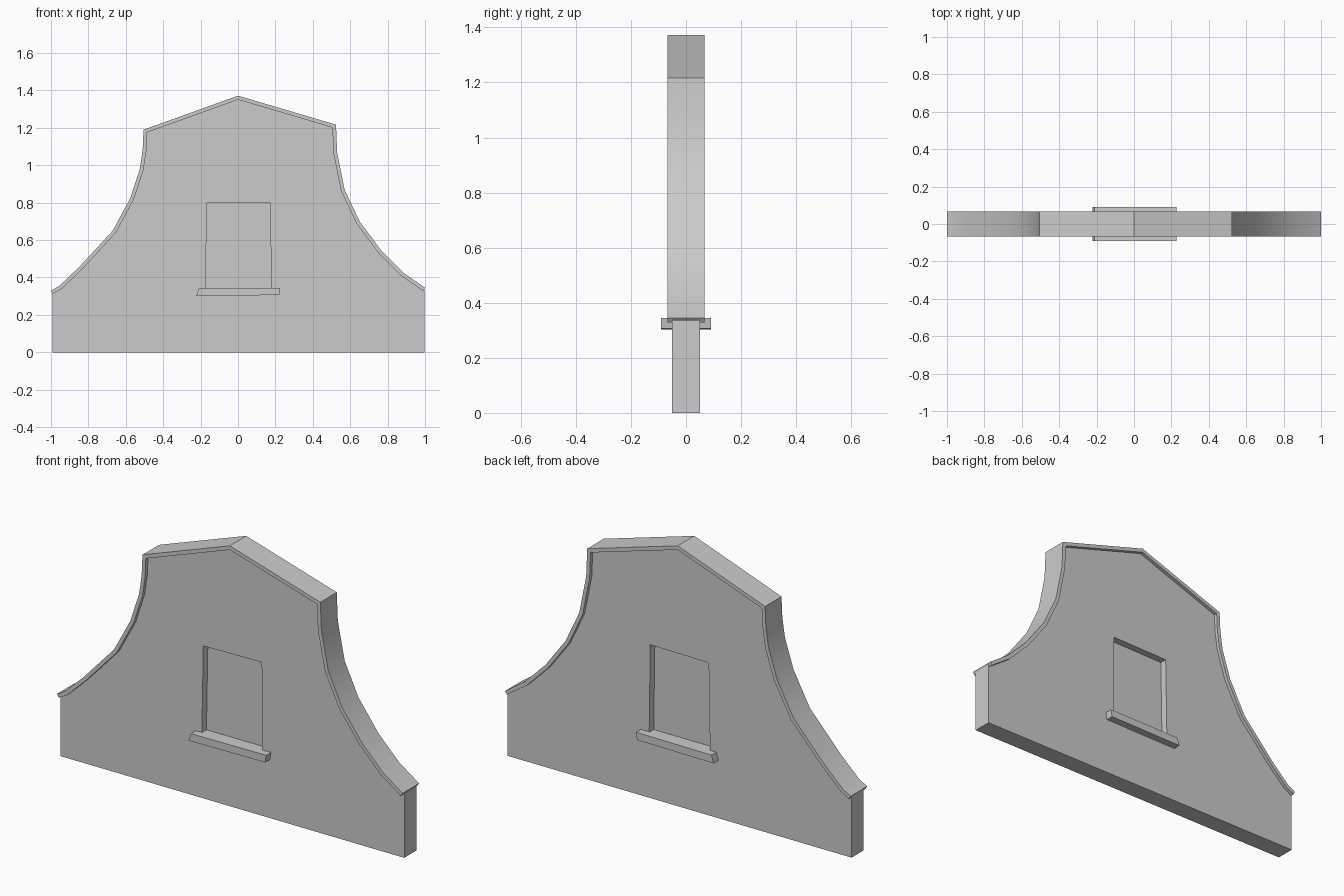
import bpy, bmesh
from math import radians
from mathutils import Vector

if "Cube" in bpy.data.objects:
    bpy.data.objects.remove(bpy.data.objects["Cube"])

stone = bpy.data.materials.new("grey stone")
stone.use_nodes = True
grey = (0.6, 0.6, 0.6, 1)
stone.diffuse_color = grey
stone.node_tree.nodes["Principled BSDF"].inputs["Base Color"].default_value = grey


def slab(name, outline, y0, y1):
    """Extrude an x-z outline from y0 to y1."""
    bm = bmesh.new()
    face = bm.faces.new([bm.verts.new((x, y0, z)) for x, z in outline])
    ext = bmesh.ops.extrude_face_region(bm, geom=[face], use_keep_orig=True)
    moved = [v for v in ext["geom"] if isinstance(v, bmesh.types.BMVert)]
    bmesh.ops.translate(bm, verts=moved, vec=(0, y1 - y0, 0))
    bmesh.ops.recalc_face_normals(bm, faces=bm.faces)
    mesh = bpy.data.meshes.new(name)
    bm.to_mesh(mesh)
    bm.free()
    mesh.materials.append(stone)
    obj = bpy.data.objects.new(name, mesh)
    bpy.context.collection.objects.link(obj)
    return obj


def inset(path, dist):
    """Shift a left-to-right path downwards with mitred corners."""
    pts = [Vector(p) for p in path]
    dirs = [(b - a).normalized() for a, b in zip(pts, pts[1:])]
    normals = [Vector((d.y, -d.x)) for d in dirs]
    result = []
    for i, p in enumerate(pts):
        n0, n1 = normals[max(i - 1, 0)], normals[min(i, len(normals) - 1)]
        result.append(tuple(p + (n0 + n1) * dist / (1 + n0.dot(n1))))
    return result


def select_only(obj):
    bpy.ops.object.select_all(action="DESELECT")
    obj.select_set(True)
    bpy.context.view_layer.objects.active = obj


# Gable silhouette, from the left foot over the peak to the right foot
gable = [(-1, 0.33), (-0.955, 0.355), (-0.85, 0.455), (-0.67, 0.65),
         (-0.575, 0.826), (-0.525, 0.98), (-0.51, 1.08), (-0.505, 1.19),
         (0, 1.372),
         (0.524, 1.217), (0.53, 1.07), (0.57, 0.87), (0.65, 0.7),
         (0.767, 0.543), (0.885, 0.425), (1, 0.345)]

# Wall, its top edge buried inside the coping
top_edge = inset(gable, 0.01)[1:-1]
wall = slab("gable_wall", [(-0.993, 0), (-0.993, 0.325)] + top_edge
            + [(0.997, 0.336), (0.997, 0)], -0.05, 0.05)

# Coping band along the silhouette
coping = slab("coping", gable + inset(gable, 0.02)[::-1], -0.068, 0.068)
select_only(coping)
bpy.ops.object.shade_smooth_by_angle(angle=radians(30))

# Blind window recess and sill on both faces
window = [(-0.174, 0.342), (-0.166, 0.797), (0.172, 0.802), (0.178, 0.342)]
sill = [(-0.223, 0.302), (-0.21, 0.342), (0.226, 0.345), (0.22, 0.306)]
for side, s in (("front", -1), ("back", 1)):
    cutter = slab("window_cutter", window, s * 0.012, s * 0.1)
    cutter.hide_render = True
    mod = wall.modifiers.new("window", "BOOLEAN")
    mod.operation = "DIFFERENCE"
    mod.solver = "EXACT"
    mod.object = cutter
    select_only(wall)
    bpy.ops.object.modifier_apply(modifier=mod.name)
    bpy.data.objects.remove(cutter)
    slab(side + "_window_sill", sill, s * 0.045, s * 0.09)
